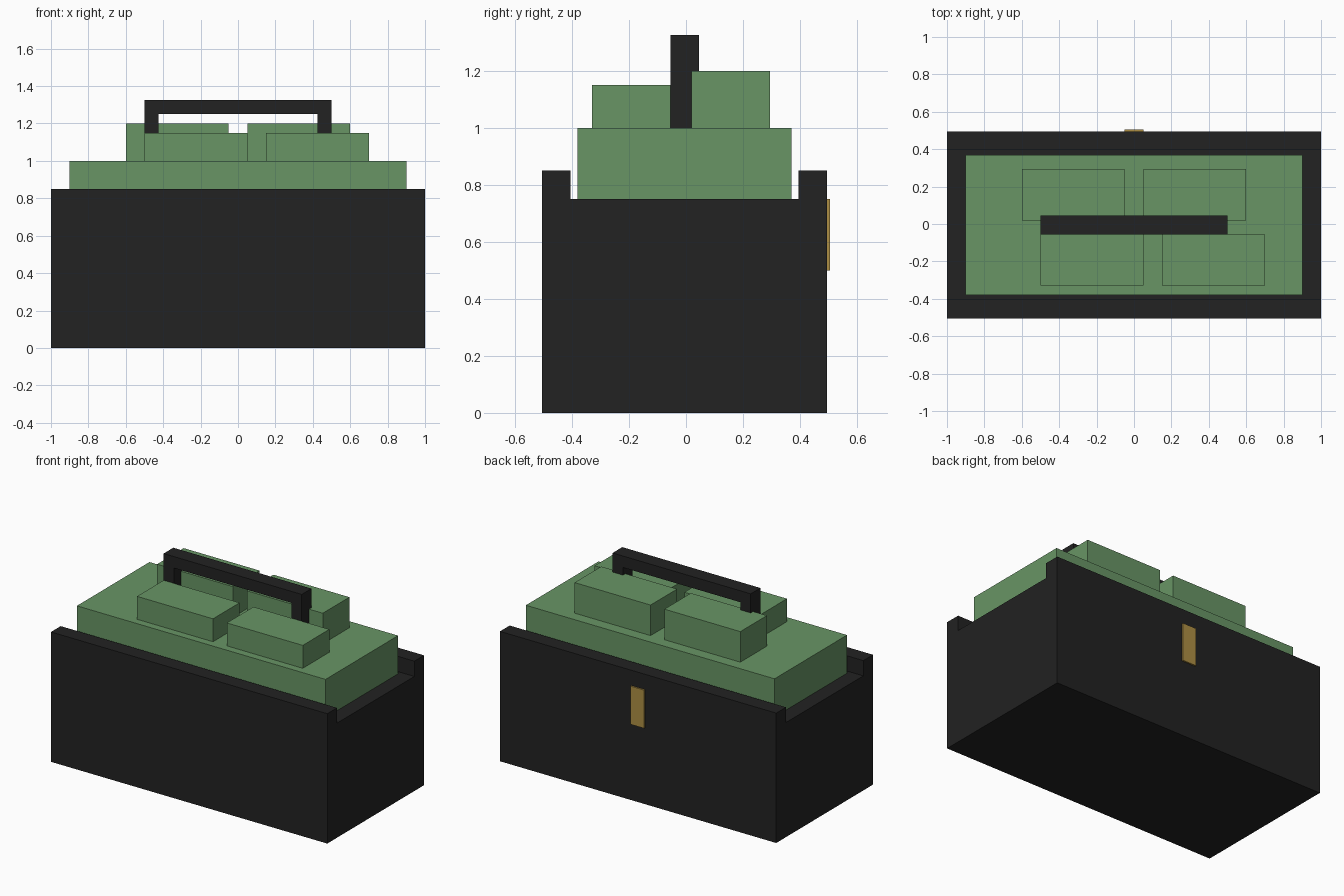
import bpy
import bmesh

if "Cube" in bpy.data.objects:
    bpy.data.objects.remove(bpy.data.objects["Cube"], do_unlink=True)


def material(name, r, g, b):
    mat = bpy.data.materials.new(name)
    mat.use_nodes = True
    mat.diffuse_color = (r, g, b, 1)
    mat.node_tree.nodes["Principled BSDF"].inputs["Base Color"].default_value = (r, g, b, 1)
    return mat


black = material("charcoal black", 0.016, 0.016, 0.016)
green = material("banknote green", 0.138, 0.3, 0.13)
gold = material("brass gold", 0.42, 0.275, 0.058)


def finish(name, bm, mat):
    bmesh.ops.recalc_face_normals(bm, faces=bm.faces)
    mesh = bpy.data.meshes.new(name)
    bm.to_mesh(mesh)
    bm.free()
    mesh.materials.append(mat)
    obj = bpy.data.objects.new(name, mesh)
    bpy.context.collection.objects.link(obj)


def extrude_profile(name, points, direction, mat):
    """Close a flat outline and extrude it along a direction."""
    bm = bmesh.new()
    face = bm.faces.new([bm.verts.new(p) for p in points])
    result = bmesh.ops.extrude_face_region(bm, geom=[face])
    moved = [v for v in result["geom"] if isinstance(v, bmesh.types.BMVert)]
    bmesh.ops.translate(bm, verts=moved, vec=direction)
    finish(name, bm, mat)


def box(name, x, y, z, mat):
    """Box from (min, max) ranges."""
    outline = [(x[0], y[0], z[0]), (x[1], y[0], z[0]),
               (x[1], y[1], z[0]), (x[0], y[1], z[0])]
    extrude_profile(name, outline, (0, 0, z[1] - z[0]), mat)


# Case body with a raised rim along the front and back
front, back, rim = -0.505, 0.495, 0.1
section = [(front, 0), (back, 0), (back, 0.85), (back - rim, 0.85),
           (back - rim, 0.75), (front + rim, 0.75), (front + rim, 0.85), (front, 0.85)]
extrude_profile("case_body", [(-1, y, z) for y, z in section], (2, 0, 0), black)

# Brass clasp on the back
box("clasp", (-0.05, 0.05), (back, 0.505), (0.5, 0.75), gold)

# Large stack filling the case
box("main_stack", (-0.9, 0.9), (-0.38, 0.37), (0.75, 1.0), green)

# Four small bundles on the stack
bundles = {
    "front_right_bundle": (-0.5, -0.33, 0.15),
    "front_left_bundle": (0.15, -0.33, 0.15),
    "back_right_bundle": (-0.6, 0.02, 0.2),
    "back_left_bundle": (0.05, 0.02, 0.2),
}
for name, (x, y, height) in bundles.items():
    box(name, (x, x + 0.55), (y, y + 0.275), (1.0, 1.0 + height), green)

# Arched carrying handle
half = [(0.425, 1.25), (0.425, 1.0), (0.5, 1.0), (0.5, 1.325)]
arch = half + [(-x, z) for x, z in reversed(half)]
extrude_profile("handle", [(x, -0.055, z) for x, z in arch], (0, 0.1, 0), black)
